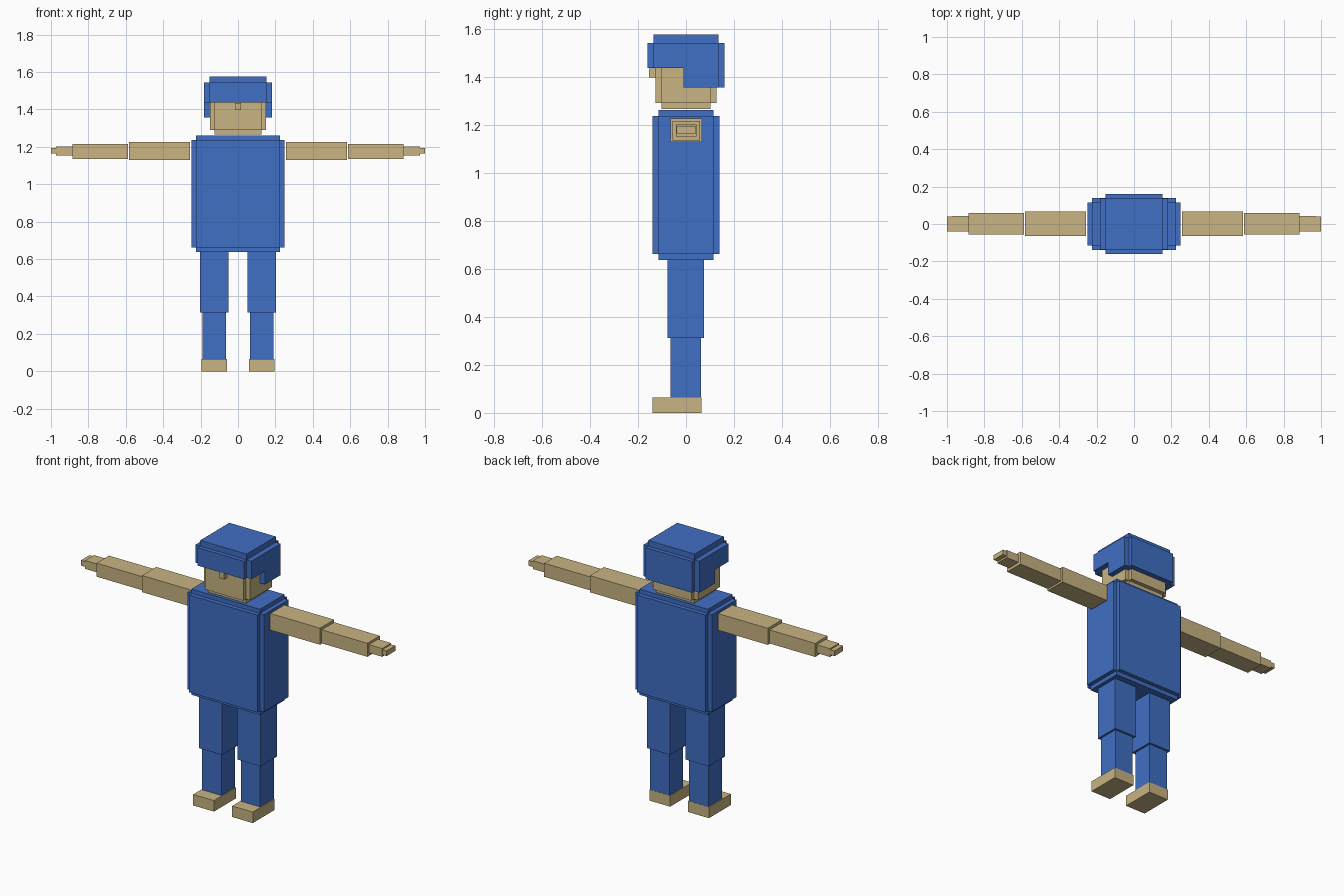
import bpy, bmesh

old = bpy.data.objects.get("Cube")
if old:
    bpy.data.objects.remove(old, do_unlink=True)


def material(name, rgb):
    m = bpy.data.materials.new(name)
    m.use_nodes = True
    m.diffuse_color = (*rgb, 1)
    m.node_tree.nodes["Principled BSDF"].inputs["Base Color"].default_value = (*rgb, 1)
    return m


BLUE = material("blue", (0.051, 0.156, 0.546))
TAN = material("tan", (0.578, 0.456, 0.223))


def extrude_profile(bm, yz, x0, x1):
    """Extrude a y-z outline from x0 to x1."""
    face = bm.faces.new([bm.verts.new((x0, y, z)) for y, z in yz])
    new = bmesh.ops.extrude_face_region(bm, geom=[face])["geom"]
    verts = [v for v in new if isinstance(v, bmesh.types.BMVert)]
    bmesh.ops.translate(bm, verts=verts, vec=(x1 - x0, 0, 0))


def add_box(bm, x0, x1, y0, y1, z0, z1):
    extrude_profile(bm, [(y0, z0), (y1, z0), (y1, z1), (y0, z1)], x0, x1)


def finish(bm, name, mat):
    bmesh.ops.recalc_face_normals(bm, faces=bm.faces)
    mesh = bpy.data.meshes.new(name)
    bm.to_mesh(mesh)
    bm.free()
    mesh.materials.append(mat)
    ob = bpy.data.objects.new(name, mesh)
    bpy.context.collection.objects.link(ob)
    return ob


def box(name, mat, *bounds):
    bm = bmesh.new()
    add_box(bm, *bounds)
    return finish(bm, name, mat)


def stepped_block(name, mat, x, y, z0, z1, step):
    """Block whose edges are all notched by one step."""
    bm = bmesh.new()
    xi, yi = x - step, y - step
    add_box(bm, -x, x, -yi, yi, z0 + step, z1 - step)
    add_box(bm, -xi, xi, -y, y, z0 + step, z1 - step)
    add_box(bm, -xi, xi, -yi, yi, z0, z1)
    return finish(bm, name, mat)


# Torso and head
stepped_block("torso", BLUE, 0.249, 0.14, 0.637, 1.262, 0.025)
stepped_block("head", TAN, 0.15, 0.128, 1.266, 1.55, 0.025)
box("nose", TAN, -0.017, 0.017, -0.155, -0.12, 1.398, 1.435)

# Hair: side and front-back layers cut away around the face, plus a crown
bm = bmesh.new()
for x, y in ((0.183, 0.136), (0.152, 0.16)):
    extrude_profile(bm, [(-y, 1.437), (-0.01, 1.437), (-0.01, 1.357),
                         (y, 1.357), (y, 1.543), (-y, 1.543)], -x, x)
add_box(bm, -0.152, 0.152, -0.136, 0.136, 1.5, 1.577)
finish(bm, "hair", BLUE)

# Limbs: bounds for the left side, mirrored to the right
LIMBS = {
    "upper_arm": (TAN, 0.256, 0.582, -0.065, 0.067, 1.129, 1.227),
    "forearm": (TAN, 0.587, 0.886, -0.057, 0.059, 1.136, 1.216),
    "hand": (TAN, 0.886, 0.972, -0.041, 0.043, 1.153, 1.202),
    "fingers": (TAN, 0.972, 1.0, -0.039, 0.041, 1.164, 1.195),
    "thigh": (BLUE, 0.05, 0.202, -0.077, 0.076, 0.313, 0.637),
    "shin": (BLUE, 0.063, 0.19, -0.064, 0.063, 0.065, 0.313),
    "foot": (TAN, 0.059, 0.195, -0.14, 0.064, 0.0, 0.065),
}
for part, (mat, x0, x1, *rest) in LIMBS.items():
    box("left_" + part, mat, x0, x1, *rest)
    box("right_" + part, mat, -x1, -x0, *rest)
